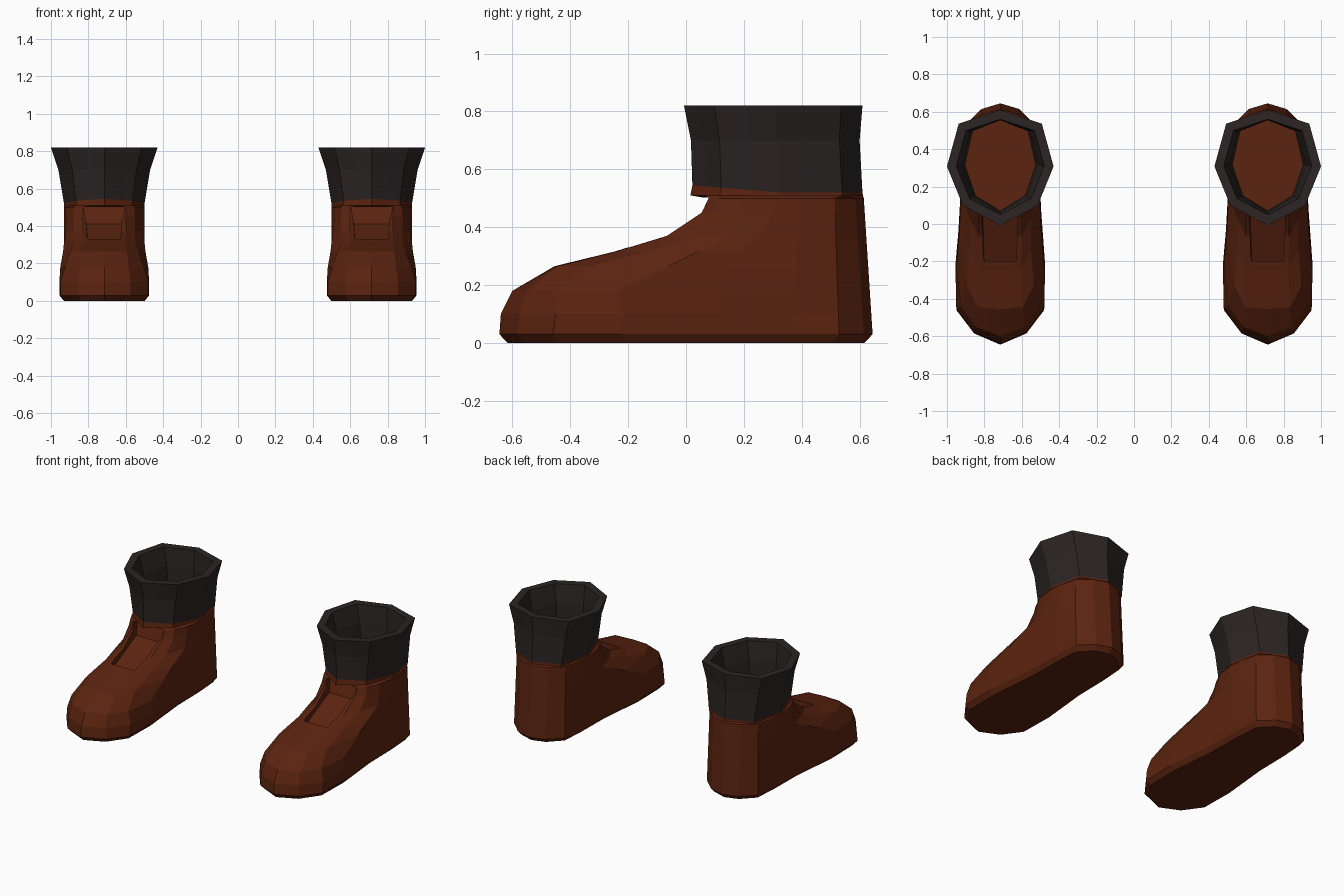
import bpy, bmesh

if "Cube" in bpy.data.objects:
    bpy.data.objects.remove(bpy.data.objects["Cube"])


def material(name, rgb):
    m = bpy.data.materials.new(name)
    m.diffuse_color = (*rgb, 1)
    m.use_nodes = True
    m.node_tree.nodes["Principled BSDF"].inputs["Base Color"].default_value = m.diffuse_color
    return m


LEATHER = material("brown leather", (0.105, 0.017, 0.005))
CUFF = material("dark cuff", (0.025, 0.018, 0.018))

# Foot contours by height: z, toe y, then (half width, y) for three corners and the waist
FOOT = [
    (0.03, -0.645, (0.14, -0.585), (0.235, -0.46), (0.240, -0.22), (0.205, 0.12)),
    (0.10, -0.640, (0.14, -0.575), (0.235, -0.45), (0.240, -0.22), (0.210, 0.12)),
    (0.18, -0.600, (0.13, -0.550), (0.210, -0.44), (0.235, -0.24), (0.215, 0.12)),
    (0.265, -0.455, (0.12, -0.445), (0.180, -0.33), (0.220, -0.06), (0.215, 0.14)),
    (0.315, -0.250, (0.11, -0.245), (0.165, -0.14), (0.215, 0.04), (0.215, 0.19)),
    (0.37, -0.070, (0.115, -0.065), (0.165, 0.03), (0.205, 0.16), (0.215, 0.25)),
    (0.45, 0.050, (0.115, 0.055), (0.165, 0.10), (0.200, 0.19), (0.215, 0.30)),
    (0.50, 0.075, (0.115, 0.078), (0.160, 0.115), (0.200, 0.20), (0.215, 0.31)),
]


def foot_half(z, toe, *corners):
    """Half contour from toe to heel; the heel leans forward slightly with height."""
    lean = 0.065 * z
    heel = [(0.20 + 0.02 * min(z * 2, 0.5), 0.36 + 0.08 * z), (0.19 - 0.02 * z, 0.53 - lean / 2),
            (0.10, 0.617 - lean), (0, 0.647 - lean)]
    return [(x, y, z) for x, y in [(0, toe), *corners, *heel]]


def shaft_half(z_front, z_back, front, width, back):
    """Half of an eight-sided ring, with the sides split to match the foot contours."""
    corner = [(0, 0), (0.70, 0.17), (1, 0.51), (0.78, 0.88), (0, 1)]
    pts = []
    for i, (a, b) in enumerate(corner):
        if i:
            p = corner[i - 1]
            pts.append(((p[0] + a) / 2, (p[1] + b) / 2))
        pts.append((a, b))
    return [(x * width, front + y * (back - front), z_front + (z_back - z_front) * min(1, 2 * y))
            for x, y in pts]


def full_ring(half):
    return half + [(-x, y, z) for x, y, z in reversed(half[1:-1])]


def new_object(name, bm, mats):
    bmesh.ops.recalc_face_normals(bm, faces=bm.faces[:])
    me = bpy.data.meshes.new(name)
    bm.to_mesh(me)
    bm.free()
    for m in mats:
        me.materials.append(m)
    ob = bpy.data.objects.new(name, me)
    bpy.context.collection.objects.link(ob)
    return ob


def make_boot(name, cx):
    halves = [foot_half(*row) for row in FOOT]
    # Bevelled sole underneath
    sole = [(x * 0.9, y * 0.957, 0) for x, y, z in halves[0]]
    halves = [sole] + halves
    halves.append(shaft_half(0.51, 0.508, 0.015, 0.215, 0.612))   # lip over the tongue
    cuff_start = len(halves)
    halves += [
        shaft_half(0.545, 0.52, 0.022, 0.215, 0.61),
        shaft_half(0.70, 0.70, 0.017, 0.245, 0.60),
        shaft_half(0.82, 0.82, -0.007, 0.285, 0.61),
        shaft_half(0.82, 0.82, 0.050, 0.235, 0.56),               # rim, then inner wall
        shaft_half(0.70, 0.70, 0.065, 0.205, 0.555),
        shaft_half(0.55, 0.55, 0.070, 0.190, 0.555),
    ]
    bm = bmesh.new()
    rings = [[bm.verts.new(p) for p in full_ring(h)] for h in halves]
    n = len(rings[0])
    for r, (low, high) in enumerate(zip(rings, rings[1:])):
        for i in range(n):
            j = (i + 1) % n
            f = bm.faces.new((low[i], low[j], high[j], high[i]))
            f.material_index = 1 if r >= cuff_start else 0
    bm.faces.new(rings[0])     # underside
    bm.faces.new(rings[-1])    # insole
    boot = new_object(name, bm, [LEATHER, CUFF])

    # Sunken tongue opening on the instep
    bm = bmesh.new()
    profile = [(-0.20, 0.50, 0.085), (-0.20, 0.285, 0.085), (0.08, 0.41, 0.095),
               (0.115, 0.502, 0.11), (-0.05, 0.502, 0.11)]
    left = [bm.verts.new((-w, y, z)) for y, z, w in profile]
    right = [bm.verts.new((w, y, z)) for y, z, w in profile]
    bm.faces.new(left)
    bm.faces.new(right)
    for i in range(len(profile)):
        j = (i + 1) % len(profile)
        bm.faces.new((left[i], left[j], right[j], right[i]))
    bmesh.ops.triangulate(bm, faces=bm.faces[:])
    cutter = new_object("tongue_cutter", bm, [LEATHER])
    cutter.hide_render = True

    mod = boot.modifiers.new("tongue opening", 'BOOLEAN')
    mod.operation = 'DIFFERENCE'
    mod.solver = 'EXACT'
    mod.object = cutter
    bpy.context.view_layer.objects.active = boot
    bpy.ops.object.modifier_apply(modifier=mod.name)
    bpy.data.objects.remove(cutter)
    boot.location.x = cx


for label, side in (("left_boot", -1), ("right_boot", 1)):
    make_boot(label, side * 0.715)
